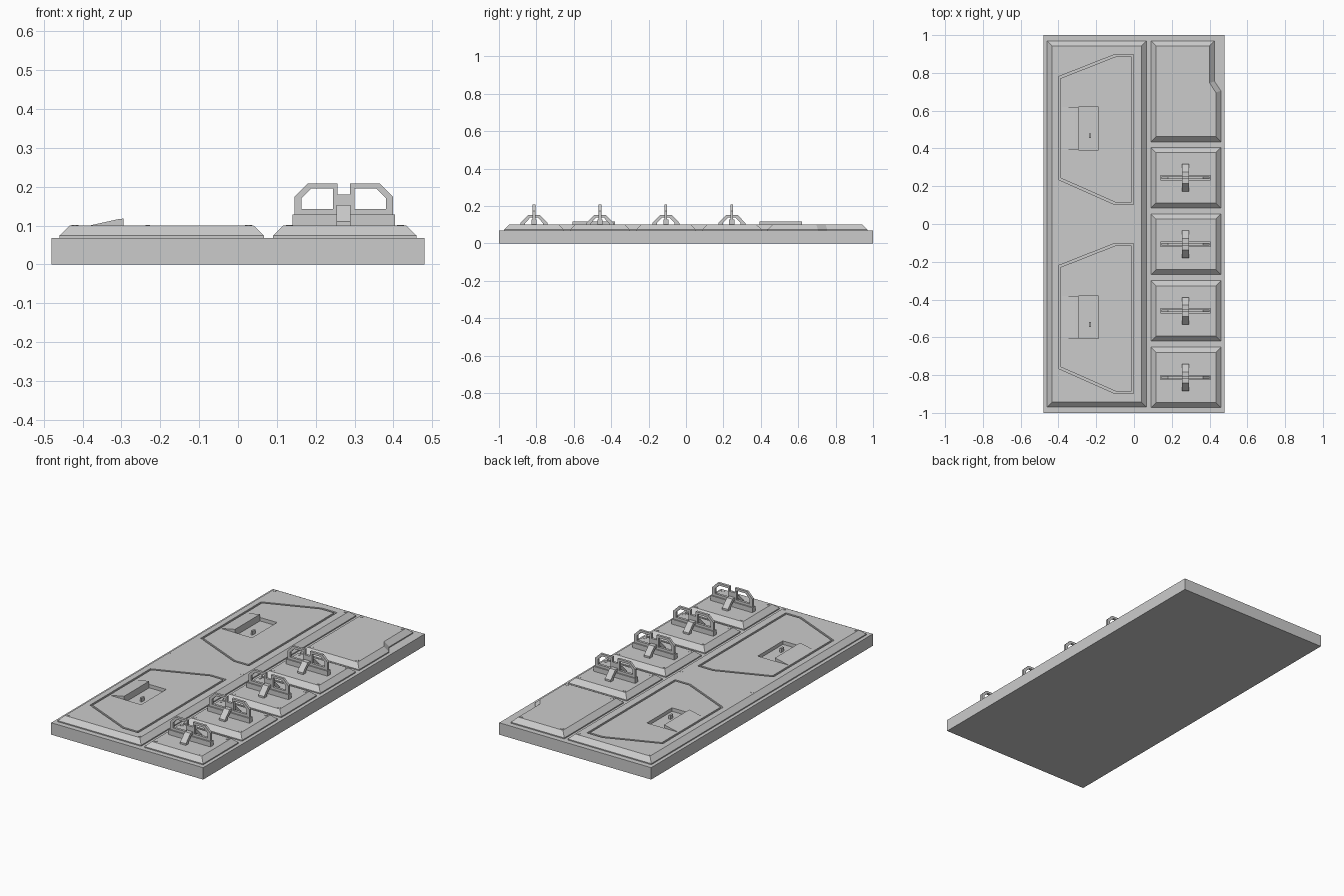
import bpy, bmesh
from mathutils import Vector

if "Cube" in bpy.data.objects:
    bpy.data.objects.remove(bpy.data.objects["Cube"])


def offset(pts, d):
    """Inset a counter-clockwise outline by d with mitred corners."""
    out, n = [], len(pts)
    for i in range(n):
        p, a, b = Vector(pts[i]), Vector(pts[i - 1]), Vector(pts[(i + 1) % n])
        d1, d2 = (p - a).normalized(), (b - p).normalized()
        n1, n2 = Vector((-d1.y, d1.x)), Vector((-d2.y, d2.x))
        out.append(tuple(p + (n1 + n2) * d / (1 + n1.dot(n2))))
    return out


def rect(x0, x1, y0, y1):
    return [(x0, y0), (x1, y0), (x1, y1), (x0, y1)]


def place(p, h, axis):
    return {'x': (h, p[0], p[1]), 'y': (p[0], h, p[1]), 'z': (p[0], p[1], h)}[axis]


def add_loft(bm, loops, axis='z', closed=False):
    """Skin (outline, height) loops; cap the ends, or close into a ring."""
    rings = [[bm.verts.new(place(p, h, axis)) for p in pts] for pts, h in loops]
    pairs = list(zip(rings, rings[1:]))
    if closed:
        pairs.append((rings[-1], rings[0]))
    else:
        bm.faces.new(rings[0])
        bm.faces.new(rings[-1])
    for a, b in pairs:
        for i in range(len(a)):
            j = (i + 1) % len(a)
            bm.faces.new((a[i], a[j], b[j], b[i]))


def add_frame(bm, outer, inner, lo, hi, axis='z'):
    add_loft(bm, [(outer, lo), (outer, hi), (inner, hi), (inner, lo)], axis, True)


def finish(name, bm):
    bmesh.ops.recalc_face_normals(bm, faces=bm.faces[:])
    me = bpy.data.meshes.new(name)
    bm.to_mesh(me)
    bm.free()
    ob = bpy.data.objects.new(name, me)
    bpy.context.collection.objects.link(ob)
    return ob


def loft(name, loops, axis='z'):
    bm = bmesh.new()
    add_loft(bm, loops, axis)
    return finish(name, bm)


def panel(name, outline):
    return loft(name, [(outline, 0.06), (outline, 0.074), (offset(outline, 0.027), 0.1)])


def screws(name, points):
    bm = bmesh.new()
    for x, y in points:
        r = bmesh.ops.create_cone(bm, cap_ends=True, segments=12, radius1=0.009,
                                  radius2=0.009, depth=0.005)
        bmesh.ops.translate(bm, verts=r['verts'], vec=(x, y, 0.099))
    return finish(name, bm)


# Base slab
slab = rect(-0.48, 0.48, -1, 1)
loft("base_slab", [(slab, 0), (slab, 0.068)])

# Large door panel with engraved hatch outlines and latch pockets
door = panel("door_panel", rect(-0.46, 0.067, -0.97, 0.97))
hatch = [(-0.4, 0.235), (-0.1, 0.102), (-0.002, 0.102),
         (-0.002, 0.898), (-0.1, 0.898), (-0.4, 0.78)]
bm = bmesh.new()
for dy in (0, -1):
    line = [(x, y + dy) for x, y in hatch]
    add_frame(bm, line, offset(line, 0.012), 0.092, 0.13)
    add_loft(bm, [(rect(-0.295, -0.187, 0.393 + dy, 0.62 + dy), z) for z in (0.08, 0.13)])
cutter = finish("door_cutter", bm)
cutter.hide_render = True
mod = door.modifiers.new("engrave", 'BOOLEAN')
mod.operation = 'DIFFERENCE'
mod.solver = 'EXACT'
mod.object = cutter
bpy.context.view_layer.objects.active = door
bpy.ops.object.modifier_apply(modifier=mod.name)
bpy.data.objects.remove(cutter)

# Latch hoods and small latches in the pockets
hood = [(-0.387, 0.099), (-0.295, 0.099), (-0.295, 0.118), (-0.31, 0.116)]
for i, dy in enumerate((0, -1)):
    loft(f"latch_hood_{i}", [(hood, 0.393 + dy), (hood, 0.62 + dy)], 'y')
    tab = rect(-0.238, -0.227, 0.455 + dy, 0.48 + dy)
    loft(f"latch_tab_{i}", [(tab, 0.075), (tab, 0.102)])
screws("door_screws", [(x, y) for x in (-0.42, 0.027) for y in (-0.93, 0, 0.93)])

# Notched plain panel
panel("notched_panel", [(0.09, 0.435), (0.46, 0.435), (0.46, 0.705),
                        (0.427, 0.755), (0.427, 0.97), (0.09, 0.97)])
screws("notched_panel_screws", [(0.132, 0.477), (0.418, 0.477), (0.132, 0.928), (0.387, 0.928)])

# Four small panels, each with a double-loop handle held by a strap
CX = 0.272
for i in range(4):
    cy = 0.245 - 0.3525 * i
    panel(f"small_panel_{i}", rect(0.09, 0.46, cy - 0.16, cy + 0.16))
    screws(f"small_panel_screws_{i}",
           [(x, cy + s) for x in (0.132, 0.418) for s in (-0.118, 0.118)])
    bar = rect(CX - 0.132, CX + 0.132, 0.099, 0.128)
    loft(f"handle_bar_{i}", [(bar, cy - 0.014), (bar, cy + 0.014)], 'y')
    bm = bmesh.new()
    for s in (-1, 1):
        outer = [(0.016, 0.125), (0.127, 0.125), (0.127, 0.174), (0.093, 0.208), (0.016, 0.208)]
        inner = [(0.028, 0.142), (0.109, 0.142), (0.109, 0.17), (0.084, 0.195), (0.028, 0.195)]
        o, n = ([(CX + s * x, z) for x, z in q] for q in (outer, inner))
        add_frame(bm, o, n, cy - 0.007, cy + 0.007, 'y')
    finish(f"handle_loops_{i}", bm)
    web = rect(CX - 0.016, CX + 0.016, 0.128, 0.18)
    loft(f"handle_web_{i}", [(web, cy - 0.007), (web, cy + 0.007)], 'y')
    half = [(0.072, 0.099), (0.072, 0.11), (0.03, 0.153)]
    under = [(0.02, 0.138), (0.047, 0.11), (0.047, 0.099)]
    arch = half + [(-y, z) for y, z in half[::-1]] + \
        [(-y, z) for y, z in under[::-1]] + under
    arch = [(cy + y, z) for y, z in arch]
    loft(f"handle_strap_{i}", [(arch, CX - 0.018), (arch, CX + 0.018)], 'x')
